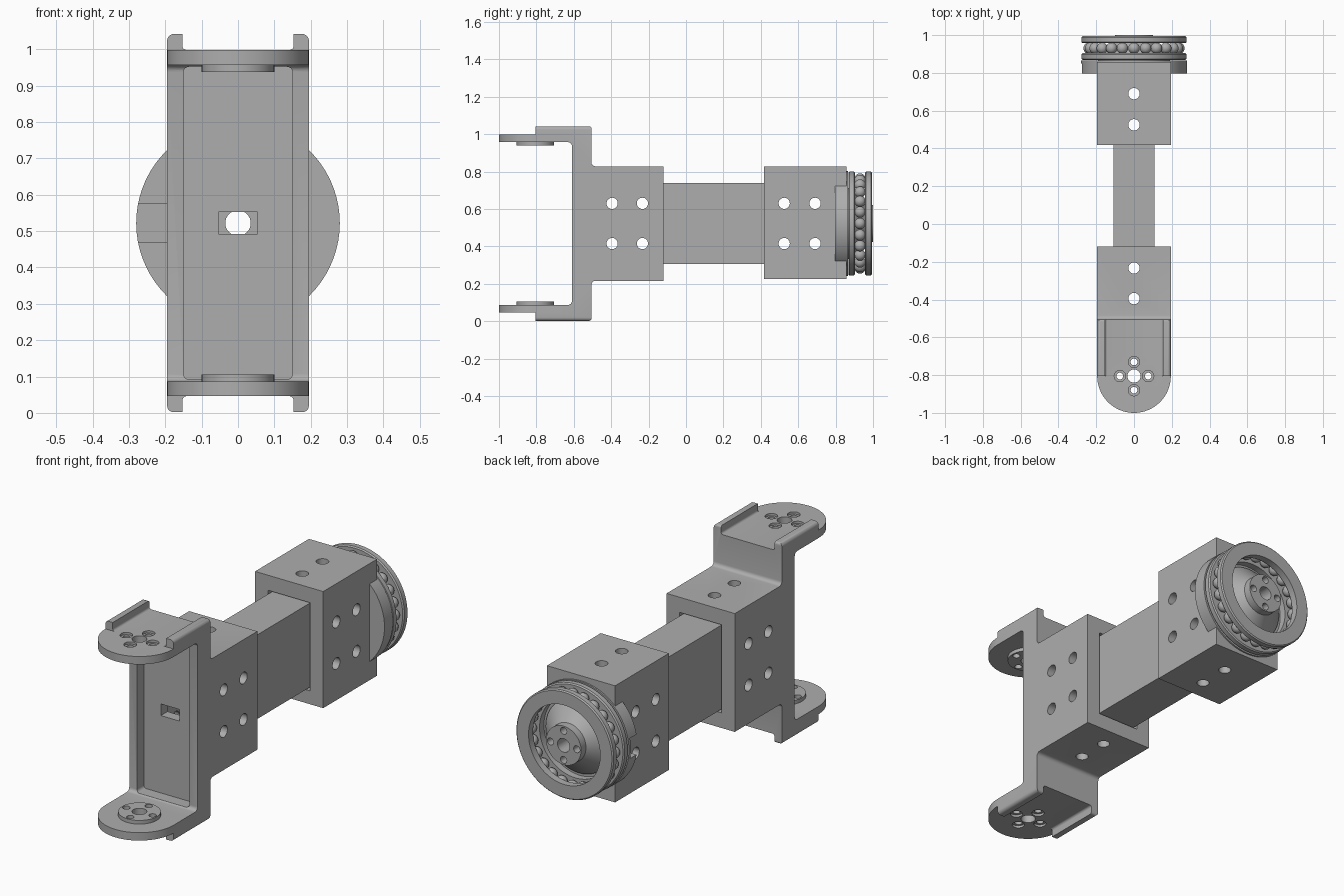
import bpy, bmesh, math
from mathutils import Vector

if "Cube" in bpy.data.objects:
    bpy.data.objects.remove(bpy.data.objects["Cube"])

CZ = 0.522          # height of the long axis
grey = bpy.data.materials.new("satin_grey")
grey.diffuse_color = (0.42, 0.42, 0.42, 1)
grey.use_nodes = True
grey.node_tree.nodes["Principled BSDF"].inputs["Base Color"].default_value = grey.diffuse_color


def finish(name, bm):
    bmesh.ops.recalc_face_normals(bm, faces=bm.faces)
    me = bpy.data.meshes.new(name)
    bm.to_mesh(me)
    bm.free()
    me.materials.append(grey)
    ob = bpy.data.objects.new(name, me)
    bpy.context.collection.objects.link(ob)
    return ob


def rounded(pts, n=5):
    """Round polygon corners given as (u, v, radius)."""
    out = []
    for i, (u, v, r) in enumerate(pts):
        p = Vector((u, v))
        if r == 0:
            out.append(p)
            continue
        a = (Vector(pts[i - 1][:2]) - p).normalized() * r
        b = (Vector(pts[(i + 1) % len(pts)][:2]) - p).normalized() * r
        c = p + a + b
        for k in range(n + 1):
            t = k / n * math.pi / 2
            out.append(c - b * math.cos(t) - a * math.sin(t))
    return out


def prism(name, pts, axis, lo, hi):
    """Extrude a flat outline along one axis."""
    def place(p, h):
        return {'x': (h, p[0], p[1]), 'y': (p[0], h, p[1]), 'z': (p[0], p[1], h)}[axis]
    bm = bmesh.new()
    a = [bm.verts.new(place(p, lo)) for p in pts]
    b = [bm.verts.new(place(p, hi)) for p in pts]
    bm.faces.new(a)
    bm.faces.new(b)
    for i in range(len(pts)):
        j = (i + 1) % len(pts)
        bm.faces.new((a[i], a[j], b[j], b[i]))
    return finish(name, bm)


def rect(u0, u1, v0, v1, r=0):
    return rounded([(u0, v0, r), (u1, v0, r), (u1, v1, r), (u0, v1, r)])


def circle(u, v, r, n=32):
    return [(u + r * math.cos(2 * math.pi * i / n), v + r * math.sin(2 * math.pi * i / n))
            for i in range(n)]


def lathe(name, prof, n=72):
    """Closed (radius, y) outline turned around the long axis."""
    bm = bmesh.new()
    rings = []
    for k in range(n):
        t = 2 * math.pi * k / n
        rings.append([bm.verts.new((r * math.cos(t), y, CZ + r * math.sin(t))) for r, y in prof])
    m = len(prof)
    for k in range(n):
        p, q = rings[k], rings[(k + 1) % n]
        for i in range(m):
            j = (i + 1) % m
            bm.faces.new((p[i], p[j], q[j], q[i]))
    return finish(name, bm)


def combine(ob, tool, op='DIFFERENCE'):
    mod = ob.modifiers.new("combine", 'BOOLEAN')
    mod.operation, mod.solver, mod.object = op, 'EXACT', tool
    bpy.context.view_layer.objects.active = ob
    bpy.ops.object.modifier_apply(modifier=mod.name)
    bpy.data.objects.remove(tool)


def cut(ob, pts, axis, lo, hi):
    combine(ob, prism("cutter", pts, axis, lo, hi))


def screw_holes(ob, ys):
    for y in ys:
        cut(ob, circle(0, y, 0.03), 'z', -0.1, 1.2)
        for z in (0.415, 0.63):
            cut(ob, circle(y, z, 0.03), 'x', -0.5, 0.5)


def bolt_circle(u, v):
    return [(u + 0.075, v), (u - 0.075, v), (u, v + 0.075), (u, v - 0.075)]


# fork bracket: side outline with the front sleeve, mirrored about the axis
upper = [(-0.12, 0.828, 0), (-0.505, 0.828, 0.02), (-0.505, 1.042, 0.012), (-0.805, 1.042, 0),
         (-0.805, 0.957, 0), (-0.61, 0.957, 0.02)]
lower = [(y, 2 * CZ - z, r) for y, z, r in reversed(upper)]
fork = prism("fork_bracket", rounded(upper + lower), 'x', -0.21, 0.21)
combine(fork, prism("trim", rect(-0.195, 0.195, 0.002, 1.042, 0.018), 'y', -1.2, 0.2), 'INTERSECT')

# channels on the outside of both arms and on the front of the web
cut(fork, rect(-0.153, 0.153, 0.998, 1.2, 0.012), 'y', -1.1, -0.3)
cut(fork, rect(-0.153, 0.153, -0.2, 2 * CZ - 0.998, 0.012), 'y', -1.1, -0.3)
cut(fork, rect(-0.15, 0.15, 0.092, 0.952, 0.015), 'y', -0.7, -0.555)

# rounded arm ends and round bosses
Y0 = -0.805
tip = [(0.195 * math.cos(t), Y0 - 0.195 * math.sin(t))
       for t in [math.pi * i / 32 for i in range(33)]]
tip += [(-0.195, -0.7), (0.195, -0.7)]
for s in (1, -1):
    z0, z1, zb = [CZ + s * (z - CZ) for z in (0.957, 0.998, 0.938)]
    combine(fork, prism("arm", tip, 'z', min(z0, z1), max(z0, z1)), 'UNION')
    zi = z0 + s * 0.01
    combine(fork, prism("boss", circle(0, Y0, 0.1, 48), 'z', min(zb, zi), max(zb, zi)), 'UNION')
    for u, v in bolt_circle(0, Y0):
        face = z1 - s * 0.012
        cut(fork, circle(u, v, 0.03, 24), 'z', min(face, face + s * 0.1), max(face, face + s * 0.1))

# arm holes, sleeve opening, web slot
cut(fork, circle(0, Y0, 0.035), 'z', -0.2, 1.3)
for u, v in bolt_circle(0, Y0):
    cut(fork, circle(u, v, 0.018, 20), 'z', -0.2, 1.3)
cut(fork, rect(-0.12, 0.12, 0.294, 0.75), 'y', -0.5, 0.1)
cut(fork, rect(-0.053, 0.053, 0.492, 0.552), 'y', -0.8, -0.4)
screw_holes(fork, (-0.395, -0.233))

# hollow beam between the sleeves
beam = prism("beam", rect(-0.109, 0.109, 0.305, 0.74), 'y', -0.495, 0.77)
cut(beam, rect(-0.08, 0.08, 0.335, 0.71), 'y', -0.6, 0.9)
screw_holes(beam, (-0.395, -0.233, 0.525, 0.69))

# rear sleeve with round flange
sleeve = prism("rear_sleeve", rect(-0.195, 0.195, 0.225, 0.828), 'y', 0.418, 0.858)
combine(sleeve, prism("flange", circle(0, CZ, 0.28, 72), 'y', 0.797, 0.866), 'UNION')
cut(sleeve, rect(-0.4, -0.195, 0.47, 0.575), 'y', 0.7, 0.85)
cut(sleeve, rect(-0.12, 0.12, 0.294, 0.75), 'y', 0.3, 0.78)
cut(sleeve, circle(0, CZ, 0.035), 'y', 0.7, 1.1)
screw_holes(sleeve, (0.525, 0.69))

# tapered hub with bolt holes
hub = lathe("hub", [(0.035, 0.862), (0.19, 0.862), (0.19, 0.875), (0.105, 0.955),
                    (0.1, 0.96), (0.1, 1.0), (0.035, 1.0)])
for u, v in bolt_circle(0, CZ):
    cut(hub, circle(u, v, 0.018, 20), 'y', 0.9, 1.1)

# thrust bearing: two races and a ring of balls
c = 0.006
for name, a, b in (("inner_race", 0.868, 0.904), ("outer_race", 0.957, 0.994)):
    lathe(name, [(0.205, a), (0.278 - c, a), (0.278, a + c), (0.278, b - c),
                 (0.278 - c, b), (0.205, b)])
bm = bmesh.new()
for i in range(24):
    t = 2 * math.pi * i / 24
    ball = bmesh.ops.create_uvsphere(bm, u_segments=20, v_segments=12, radius=0.03)
    bmesh.ops.translate(bm, verts=ball['verts'],
                        vec=(0.238 * math.cos(t), 0.9305, CZ + 0.238 * math.sin(t)))
finish("bearing_balls", bm)

# smooth curved faces, keep hard edges
bpy.ops.object.select_all(action='DESELECT')
for ob in bpy.context.collection.objects:
    ob.select_set(True)
bpy.context.view_layer.objects.active = fork
bpy.ops.object.shade_smooth_by_angle(angle=math.radians(30))
